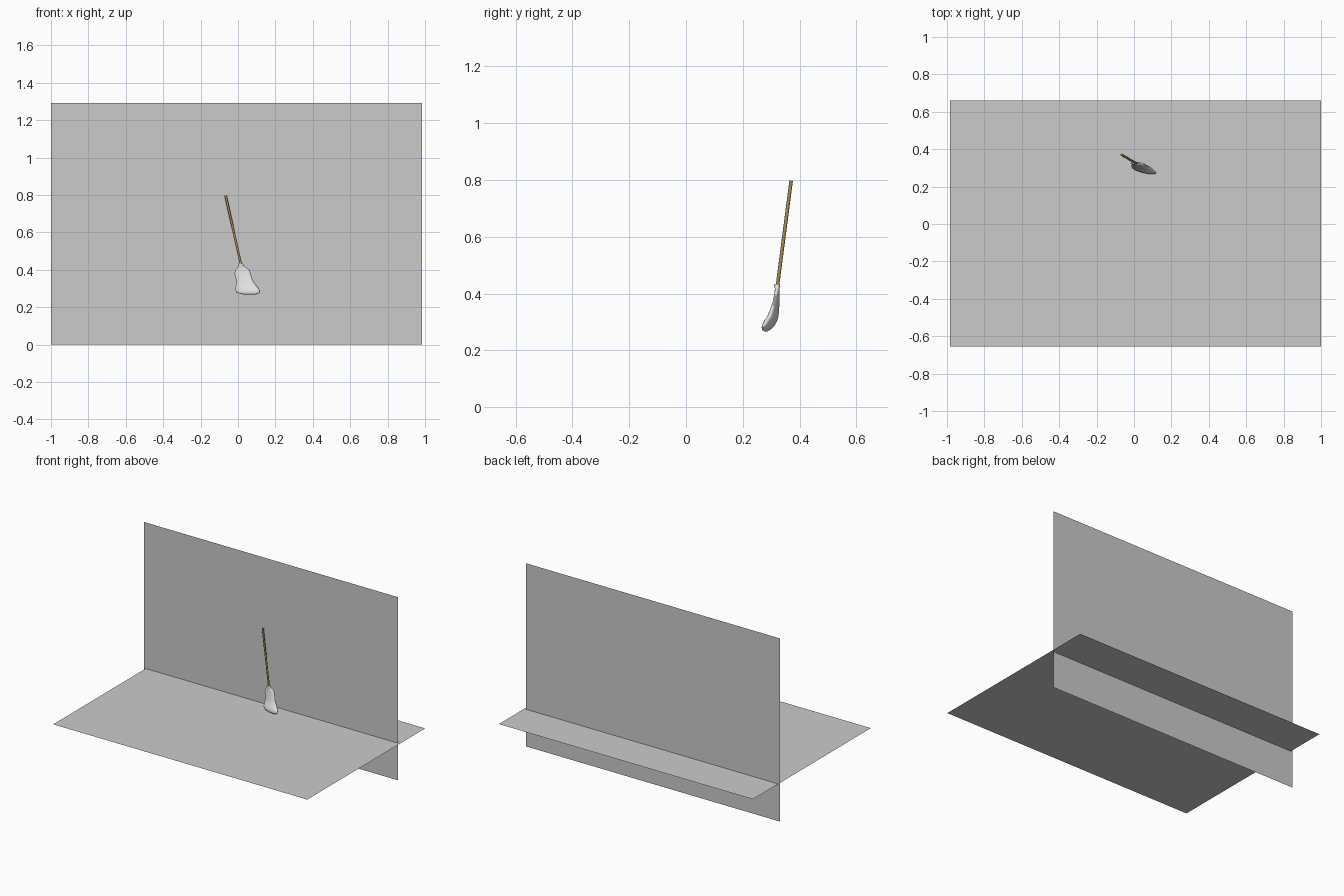
import bpy, bmesh, math
from mathutils import Vector

cube = bpy.data.objects.get("Cube")
if cube:
    bpy.data.objects.remove(cube, do_unlink=True)


def material(name, rgb):
    m = bpy.data.materials.new(name)
    m.use_nodes = True
    color = (*rgb, 1)
    m.diffuse_color = color
    m.node_tree.nodes["Principled BSDF"].inputs["Base Color"].default_value = color
    return m


grey = material("plain grey", (0.6, 0.6, 0.6))
pale = material("pale bristle", (0.75, 0.75, 0.75))
wood = material("brown wood", (0.36, 0.23, 0.08))


def add_object(name, bm, mat, smooth=False):
    mesh = bpy.data.meshes.new(name)
    bm.to_mesh(mesh)
    bm.free()
    mesh.materials.append(mat)
    obj = bpy.data.objects.new(name, mesh)
    bpy.context.collection.objects.link(obj)
    if smooth:
        bpy.ops.object.select_all(action='DESELECT')
        obj.select_set(True)
        bpy.context.view_layer.objects.active = obj
        bpy.ops.object.shade_smooth_by_angle(angle=math.radians(50))
    return obj


def add_sheet(name, corners):
    bm = bmesh.new()
    bm.faces.new([bm.verts.new(c) for c in corners])
    add_object(name, bm, grey)


# Floor and the wall that passes through it
X0, X1, Y0, Y1 = -0.985, 1.0, -0.655, 0.66
FLOOR_Z, WALL_Y, WALL_TOP = 0.262, 0.377, 1.293
add_sheet("floor", [(X0, Y0, FLOOR_Z), (X1, Y0, FLOOR_Z),
                    (X1, Y1, FLOOR_Z), (X0, Y1, FLOOR_Z)])
add_sheet("wall", [(-X1, WALL_Y, 0), (-X0, WALL_Y, 0),
                   (-X0, WALL_Y, WALL_TOP), (-X1, WALL_Y, WALL_TOP)])

# Broom handle leaning back on the wall
top, bottom = Vector((-0.066, 0.370, 0.796)), Vector((0.021, 0.319, 0.405))
axis = top - bottom
bm = bmesh.new()
bmesh.ops.create_cone(bm, cap_ends=True, segments=12, radius1=0.0062,
                      radius2=0.0062, depth=axis.length)
bmesh.ops.rotate(bm, verts=bm.verts,
                 matrix=axis.to_track_quat('Z', 'Y').to_matrix())
bmesh.ops.translate(bm, verts=bm.verts, vec=(top + bottom) / 2)
add_object("broom_handle", bm, wood, smooth=True)

# Broom head lofted through rings: z, left x, right x, middle y, half depth, skew
rings = [
    (0.267, 0.04, 0.09, 0.281, 0.004, 0.2),
    (0.272, 0.01, 0.107, 0.282, 0.009, 0.2),
    (0.28, -0.007, 0.117, 0.286, 0.014, 0.22),
    (0.29, -0.013, 0.117, 0.291, 0.017, 0.24),
    (0.304, -0.013, 0.108, 0.298, 0.018, 0.24),
    (0.32, -0.011, 0.096, 0.306, 0.016, 0.22),
    (0.345, -0.01, 0.078, 0.312, 0.013, 0.2),
    (0.375, -0.018, 0.069, 0.318, 0.010, 0.15),
    (0.395, -0.017, 0.063, 0.32, 0.009, 0.1),
    (0.408, -0.007, 0.052, 0.321, 0.009, 0.05),
    (0.418, 0.002, 0.035, 0.321, 0.008, 0),
    (0.426, 0.001, 0.03, 0.321, 0.011, 0),
    (0.434, 0.004, 0.027, 0.321, 0.010, 0),
]
SIDES = 24
bm = bmesh.new()
loops = []
for z, left, right, y, depth, skew in rings:
    mid, half = (left + right) / 2, (right - left) / 2
    loop = []
    for i in range(SIDES):
        a = math.tau * i / SIDES
        dx = half * math.cos(a)
        loop.append(bm.verts.new((mid + dx, y + depth * math.sin(a) - skew * dx, z)))
    loops.append(loop)
for low, high in zip(loops, loops[1:]):
    for i in range(SIDES):
        j = (i + 1) % SIDES
        bm.faces.new((low[i], low[j], high[j], high[i]))
bm.faces.new(loops[0][::-1])
bm.faces.new(loops[-1])
add_object("broom_head", bm, pale, smooth=True)
